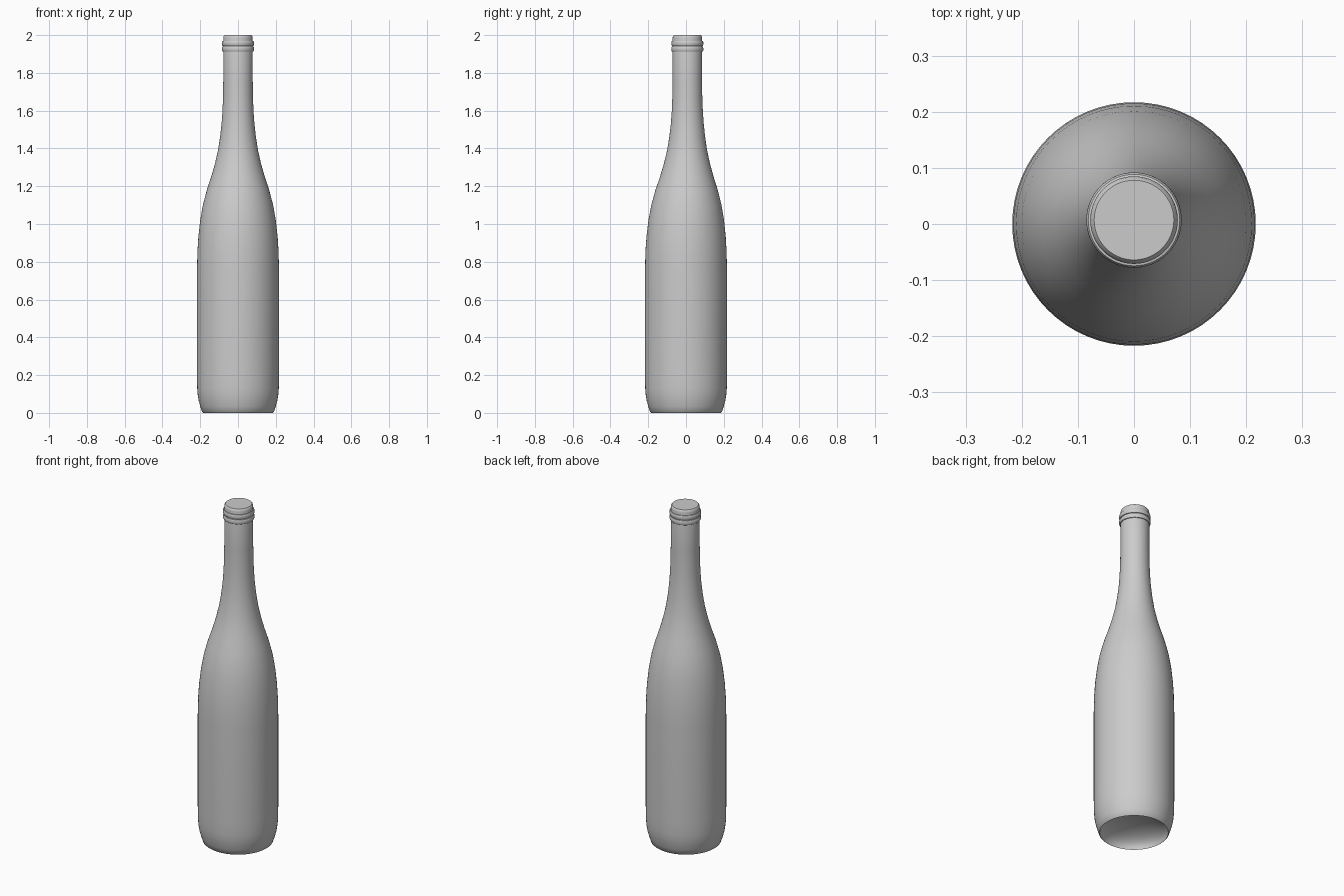
import bpy
import bmesh
from math import cos, sin, pi

cube = bpy.data.objects.get("Cube")
if cube:
    bpy.data.objects.remove(cube, do_unlink=True)

SIDES = 64

glass = bpy.data.materials.new("grey_glass")
glass.use_nodes = True
GREY = (0.6, 0.6, 0.6, 1)
glass.diffuse_color = GREY
glass.node_tree.nodes["Principled BSDF"].inputs["Base Color"].default_value = GREY


def lean(z):
    """The neck drifts slightly off the body axis towards the back."""
    t = min(max((z - 0.8) / 0.8, 0), 1)
    return 0.007 * t * t * (3 - 2 * t)


def lathe(name, profile):
    """Spin (radius, height) points; a zero radius closes an end."""
    bm = bmesh.new()
    rings = []
    for r, z in profile:
        if r == 0:
            rings.append([bm.verts.new((0, lean(z), z))])
        else:
            rings.append([bm.verts.new((r * cos(2 * pi * i / SIDES),
                                        r * sin(2 * pi * i / SIDES) + lean(z), z))
                          for i in range(SIDES)])
    for a, b in zip(rings, rings[1:]):
        for i in range(SIDES):
            j = (i + 1) % SIDES
            corners = [a[i % len(a)], a[j % len(a)], b[j % len(b)], b[i % len(b)]]
            bm.faces.new(list(dict.fromkeys(corners)))
    bmesh.ops.recalc_face_normals(bm, faces=bm.faces)
    mesh = bpy.data.meshes.new(name)
    bm.to_mesh(mesh)
    bm.free()
    mesh.materials.append(glass)
    obj = bpy.data.objects.new(name, mesh)
    bpy.context.collection.objects.link(obj)
    bpy.ops.object.select_all(action="DESELECT")
    obj.select_set(True)
    bpy.context.view_layer.objects.active = obj
    bpy.ops.object.shade_smooth_by_angle(angle=pi / 5)
    return obj


# Hollow punt under the base, then wall, shoulder, neck and closed mouth
punt = [(0.185 * sin(t * pi / 16), 0.08 * cos(t * pi / 16)) for t in range(8)]
wall = [(0.185, 0), (0.19, 0.004), (0.2, 0.035), (0.208, 0.065), (0.213, 0.095),
        (0.216, 0.13), (0.217, 0.2), (0.217, 0.75)]
shoulder = [(0.215, 0.85), (0.21, 0.93), (0.2, 1.02), (0.186, 1.1), (0.165, 1.18),
            (0.142, 1.25), (0.122, 1.32), (0.106, 1.39), (0.095, 1.46),
            (0.087, 1.53), (0.082, 1.6), (0.079, 1.68)]
neck = [(0.078, 1.76), (0.078, 1.985), (0.076, 1.994), (0.071, 2.0), (0, 2.0)]
lathe("bottle_body", punt + wall + shoulder + neck)

# Two rounded bands around the mouth
for name, z in (("lower_lip_band", 1.926), ("upper_lip_band", 1.956)):
    bulge = [(0.076 + 0.009 * sin(t * pi / 8) ** 0.5 if 0 < t < 8 else 0.076,
              z - 0.014 * cos(t * pi / 8)) for t in range(9)]
    lathe(name, bulge)
